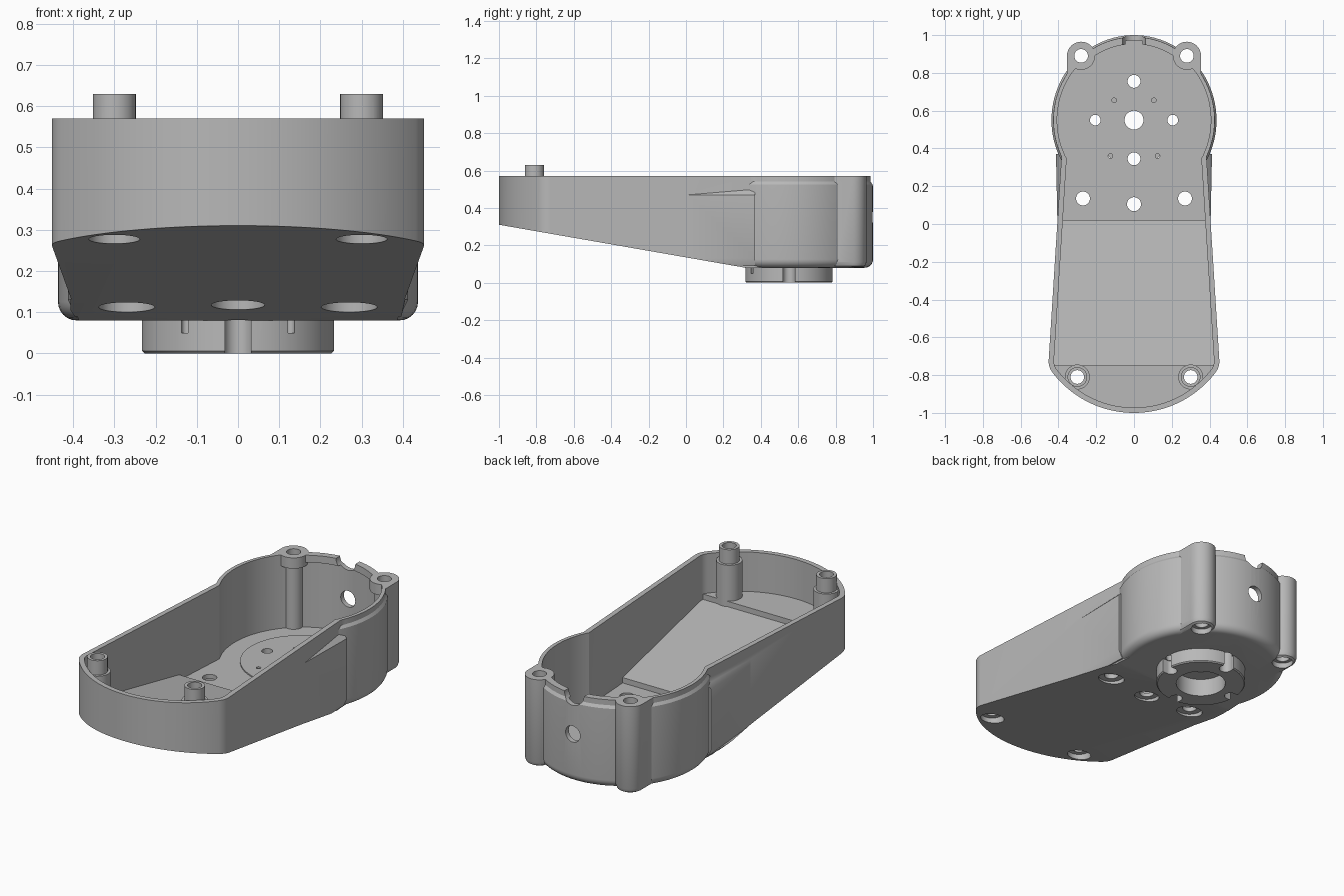
import bpy
from math import sin, cos, radians, pi

cube = bpy.data.objects.get("Cube")
if cube:
    bpy.data.objects.remove(cube)

grey = bpy.data.materials.new("light_grey_plastic")
grey.use_nodes = True
tone = (0.48, 0.48, 0.48, 1)
grey.diffuse_color = tone
grey.node_tree.nodes["Principled BSDF"].inputs["Base Color"].default_value = tone


def loft(name, rings):
    """Closed solid through rings of equal point count."""
    n = len(rings[0])
    verts = [p for r in rings for p in r]
    faces = [tuple(reversed(range(n))), tuple(range(len(verts) - n, len(verts)))]
    for k in range(len(rings) - 1):
        for i in range(n):
            j = (i + 1) % n
            faces.append((k * n + i, k * n + j, k * n + n + j, k * n + n + i))
    me = bpy.data.meshes.new(name)
    me.from_pydata(verts, [], faces)
    me.update()
    me.materials.append(grey)
    ob = bpy.data.objects.new(name, me)
    bpy.context.collection.objects.link(ob)
    return ob


def prism(name, pts, z0, z1):
    return loft(name, [[(x, y, z) for x, y in pts] for z in (z0, z1)])


def profile_yz(name, pts, half):
    return loft(name, [[(x, y, z) for y, z in pts] for x in (-half, half)])


def arc(cx, cy, rx, ry, a0, a1, n):
    steps = [radians(a0 + (a1 - a0) * i / n) for i in range(n + 1)]
    return [(cx + rx * cos(a), cy + ry * sin(a)) for a in steps]


def oval(x, y, rx, ry, n=96):
    return arc(x, y, rx, ry, 0, 360, n)[:-1]


def cyl(x, y, r, z0, z1, n=40):
    return prism("cylinder", oval(x, y, r, r, n), z0, z1)


def cyl_y(z, r, y0, y1):
    return loft("cross_hole", [[(x, y, h) for x, h in oval(0, z, r, r, 40)] for y in (y1, y0)])


def combine(target, parts, operation):
    for part in parts:
        bpy.context.view_layer.objects.active = target
        mod = target.modifiers.new("join", "BOOLEAN")
        mod.operation = operation
        mod.solver = "EXACT"
        mod.object = part
        bpy.ops.object.modifier_apply(modifier=mod.name)
        bpy.data.objects.remove(part)


def arm_outline(d):
    """Tapered arm with a bowed front, inset by d."""
    right = arc(0, -0.457, 0.543 - d, 0.543 - d, -90, -37.4, 20)
    right += arc(0.352, -0.726, 0.1 - d, 0.1 - d, -37.4, 0, 10)[1:]
    right += [(0.385 - d, 0.34), (0.375 - d, 0.5)]
    return right + [(-x, y) for x, y in reversed(right[1:])]


CY, TOP, BASE = 0.55, 0.57, 0.08
SIDES = (-1, 1)

# Outer solid: arm plus rounded drum
housing = prism("housing", arm_outline(0), BASE, TOP)
round_edge = [(0.045 * (1 - sin(a)), BASE + 0.045 * (1 - cos(a)))
              for a in [i * pi / 12 for i in range(7)]]
drum_levels = round_edge + [(0, 0.525), (0.01, 0.54), (0.01, TOP)]
drum = loft("drum", [[(x, y, z) for x, y in oval(0, CY, 0.437 - d, 0.45 - d)]
                     for d, z in drum_levels])
parts = [drum]

# Rear screw lugs and side shoulders
for s in SIDES:
    def lug_ring(d):
        top = arc(0.28 * s, 0.89, 0.075 - d, 0.075 - d, 0, 180, 24)
        return top + [(0.28 * s - 0.075 + d, 0.7), (0.28 * s + 0.075 - d, 0.7)]
    parts.append(loft("lug", [[(x, y, z) for x, y in lug_ring(d)] for d, z in
                              ((0.025, BASE), (0.008, 0.09), (0, 0.11), (0, TOP))]))

    def shoulder_ring(d, z):
        pts = [(0.3, -0.02), (0.405, -0.02), (0.413 - d, 0.37), (0.3, 0.37)]
        return [(s * x, y, z) for x, y in pts[::s]]
    parts.append(loft("shoulder", [shoulder_ring(0.02, 0.09), shoulder_ring(0, 0.13),
                                   shoulder_ring(0, 0.47), shoulder_ring(0.03, 0.5)]))
combine(housing, parts, "UNION")

# Sloped underside
slope = profile_yz("slope", [(-1.2, -0.2), (0.33, -0.2), (0.33, 0.078), (-1.2, 0.345)], 1)
combine(housing, [slope], "DIFFERENCE")

# Hollow interior with stepped floor
cavity = prism("cavity", arm_outline(0.028), 0.05, 0.8)
combine(cavity, [prism("drum_cavity", oval(0, CY, 0.407, 0.422), 0.05, 0.8)], "UNION")
floor = profile_yz("floor", [(-1.3, 0), (1.3, 0), (1.3, 0.16), (0.02, 0.16), (0.02, 0.19),
                             (-0.75, 0.32), (-0.75, 0.35), (-1.3, 0.35)], 0.9)
combine(cavity, [floor], "DIFFERENCE")
combine(housing, [cavity], "DIFFERENCE")

# Raised disc, rear lip, columns, front posts and mounting collar
lip = arc(0, CY, 0.415, 0.43, 42, 138, 32) + arc(0, CY, 0.388, 0.403, 138, 42, 32)
parts = [cyl(0, CY, 0.305, 0.14, 0.167, 96), prism("lip", lip, 0.53, TOP)]
for s in SIDES:
    parts += [cyl(s * 0.28, 0.89, 0.05, 0.12, TOP), cyl(s * 0.28, 0.89, 0.074, 0.51, TOP),
              cyl(s * 0.3, -0.81, 0.066, 0.3, 0.55), cyl(s * 0.3, -0.81, 0.052, 0.3, 0.63)]
collar_rings = [[(x, y, z) for x, y in oval(0, CY, r, r)]
                for r, z in ((0.229, 0), (0.235, 0.006), (0.235, 0.1))]
parts.append(loft("collar", collar_rings))
combine(housing, parts, "UNION")

# Collar bore, notches and through holes
cuts = [cyl(0, CY, 0.13, -0.1, 0.1, 64), cyl(0, CY, 0.05, -0.1, 0.4)]
for k in range(4):
    c, s = round(cos(k * pi / 2)), round(sin(k * pi / 2))
    slot = arc(0.205, 0, 0.032, 0.032, 90, 270, 16) + [(0.3, -0.032), (0.3, 0.032)]
    cuts.append(prism("notch", [(c * x - s * y, CY + s * x + c * y) for x, y in slot],
                      -0.1, BASE))
    cuts.append(cyl(c * 0.205, CY + s * 0.205, 0.034 if s else 0.028, -0.1, 0.3))

# Countersunk screw holes: x, y, hole radius, head radius, head depth
for x, y, r, head, z in ((0, 0.105, 0.037, 0.065, 0.138),
                         (0.27, 0.135, 0.037, 0.068, 0.135),
                         (0.3, -0.81, 0.036, 0.062, 0.315),
                         (0.28, 0.89, 0.036, 0.055, 0.11)):
    for s in SIDES if x else (1,):
        cuts += [cyl(s * x, y, r, 0, 0.8), cyl(s * x, y, head, 0, z)]
for s in SIDES:
    cuts += [cyl(s * 0.105, 0.655, 0.012, 0.05, 0.3, 16),
             cyl(s * 0.125, 0.36, 0.012, 0.05, 0.3, 16)]

# Cable hole and rim notch in the rear wall
cuts += [cyl_y(0.35, 0.045, 0.85, 1.2), cyl_y(0.57, 0.06, 0.85, 1.2)]
combine(housing, cuts, "DIFFERENCE")

# Smooth the curved walls, keep the edges sharp
bpy.ops.object.select_all(action="DESELECT")
housing.select_set(True)
bpy.context.view_layer.objects.active = housing
bpy.ops.object.shade_smooth_by_angle(angle=radians(30))
